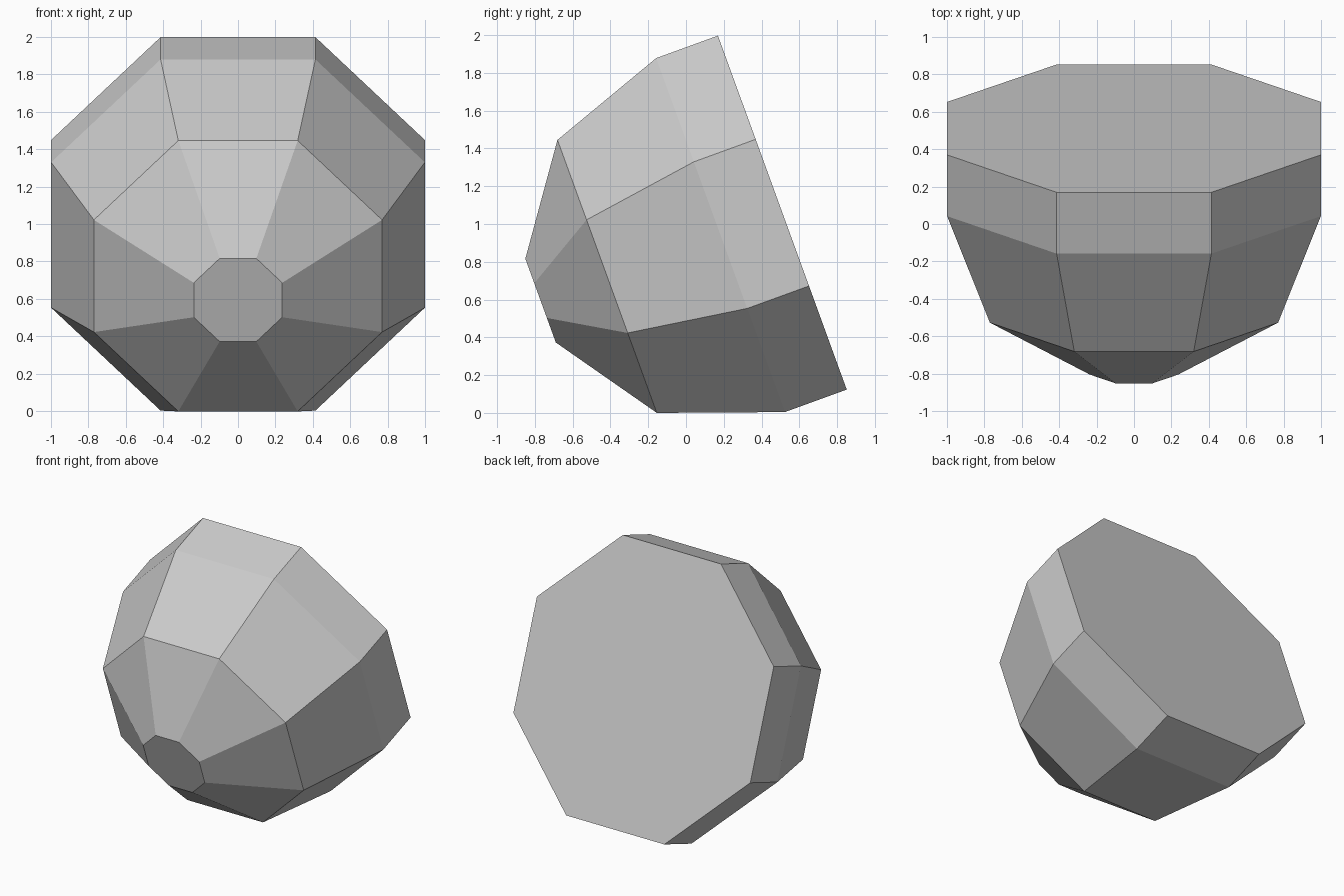
import bpy, bmesh
from math import radians, cos, sin, pi
from mathutils import Matrix

cube = bpy.data.objects.get("Cube")
if cube:
    bpy.data.objects.remove(cube, do_unlink=True)

SIDES = 8
TILT = radians(20)

# One plain grey for the whole body
grey = bpy.data.materials.new("plain grey")
grey.use_nodes = True
colour = (0.6, 0.6, 0.6, 1)
grey.diffuse_color = colour
grey.node_tree.nodes["Principled BSDF"].inputs["Base Color"].default_value = colour

# Profile from the flat back to the small nose: (flat-to-centre radius, distance forward)
profile = [(0.997, 0), (0.997, 0.348), (0.769, 0.987), (0.236, 1.362)]

bm = bmesh.new()
rings = []
for flat_radius, forward in profile:
    r = flat_radius / cos(pi / SIDES)
    angles = [(k + 0.5) * 2 * pi / SIDES for k in range(SIDES)]
    rings.append([bm.verts.new((r * cos(a), -forward, r * sin(a))) for a in angles])

# Side panels between neighbouring rings
for back, front in zip(rings, rings[1:]):
    for k in range(SIDES):
        n = (k + 1) % SIDES
        bm.faces.new((back[k], back[n], front[n], front[k]))

# Flat back and nose
bm.faces.new(rings[0])
bm.faces.new(rings[-1])
bmesh.ops.recalc_face_normals(bm, faces=bm.faces)

# Lean the nose down and rest the body on the ground
bm.transform(Matrix.Translation((0, 0.51, 1.065)) @ Matrix.Rotation(TILT, 4, "X"))
lowest = min(v.co.z for v in bm.verts)
bmesh.ops.translate(bm, verts=bm.verts, vec=(0, 0, -lowest))

mesh = bpy.data.meshes.new("faceted_body")
bm.to_mesh(mesh)
bm.free()
mesh.materials.append(grey)
body = bpy.data.objects.new("faceted_body", mesh)
bpy.context.collection.objects.link(body)
